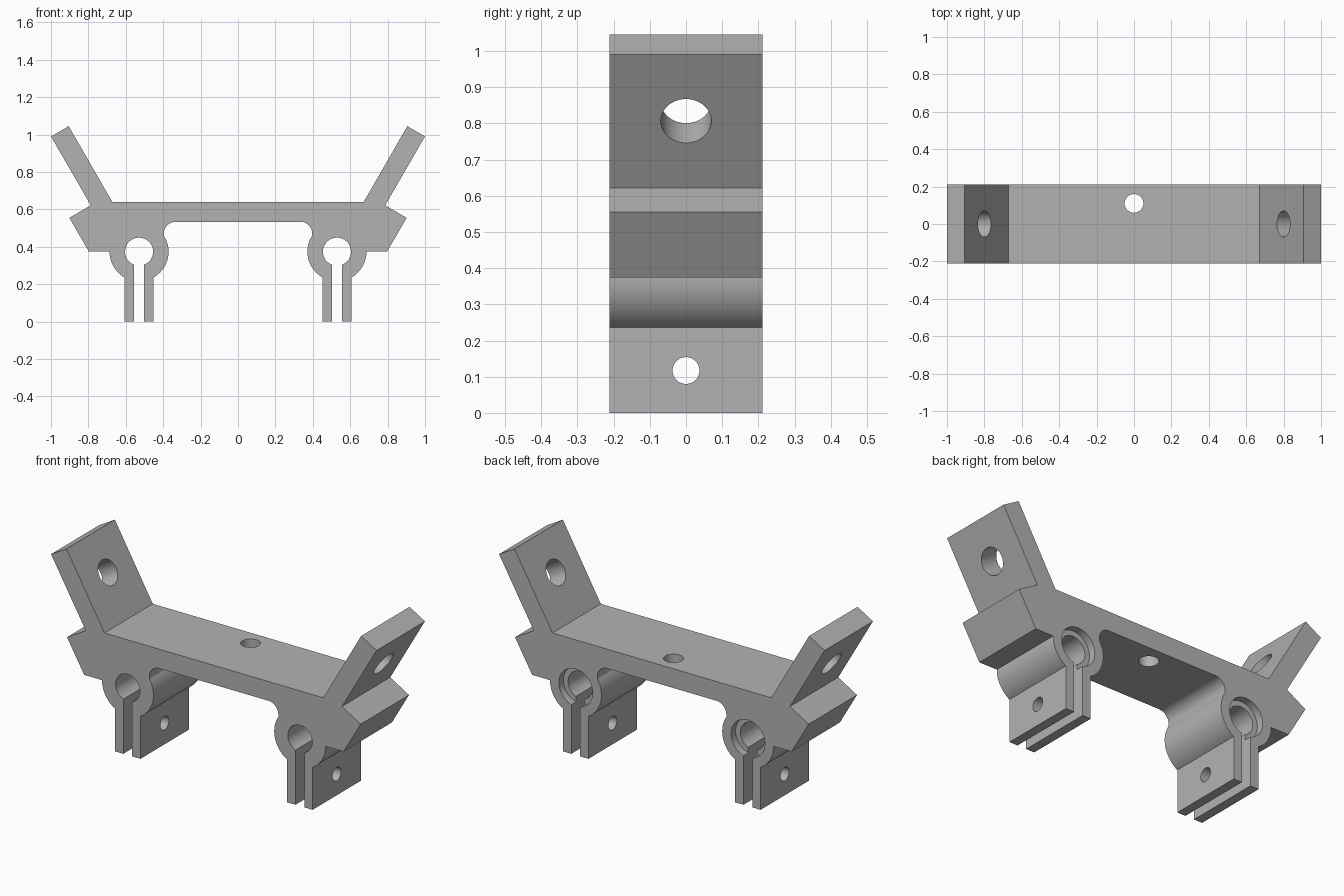
import bpy, bmesh
from math import radians, cos, sin, asin, sqrt, pi
from mathutils import Vector

cube = bpy.data.objects.get("Cube")
if cube:
    bpy.data.objects.remove(cube, do_unlink=True)

HALF_DEPTH = 0.212
CLAMP = Vector((0.529, 0.374))      # clamp centre in x, z
R_OUT, R_BORE, R_RECESS = 0.158, 0.075, 0.104
LEG, SLOT = 0.078, 0.027            # half widths of the lug pair and slot

grey = bpy.data.materials.new("plain grey")
grey.use_nodes = True
colour = (0.45, 0.45, 0.45, 1)
grey.diffuse_color = colour
grey.node_tree.nodes["Principled BSDF"].inputs["Base Color"].default_value = colour


def arc(centre, r, start, end, n):
    """Points on an arc, angles in radians."""
    angles = [start + (end - start) * i / n for i in range(n + 1)]
    return [(centre[0] + r * cos(a), centre[1] + r * sin(a)) for a in angles]


def half_profile():
    """Outline of the +x half, from the top centre round to the underside."""
    cx, cz = CLAMP
    leg_angle, slot_angle = asin(LEG / R_OUT), asin(SLOT / R_BORE)
    pts = [(0.672, 0.64), (0.905, 1.045), (1.0, 0.99), (0.787, 0.622),
           (0.902, 0.555), (0.797, 0.374)]
    # outer side of the clamp, then the outer lug
    pts += arc(CLAMP, R_OUT, 0, -pi / 2 + leg_angle, 16)
    pts += [(cx + LEG, 0), (cx + SLOT, 0)]
    # keyhole bore
    pts += arc(CLAMP, R_BORE, -pi / 2 + slot_angle, 1.5 * pi - slot_angle, 44)
    # inner lug, inner side of the clamp
    pts += [(cx - SLOT, 0), (cx - LEG, 0)]
    neck = 0.396
    rise = asin(sqrt(R_OUT ** 2 - (cx - neck) ** 2) / R_OUT)
    pts += arc(CLAMP, R_OUT, 1.5 * pi - leg_angle, pi - rise, 24)
    # fillet under the bridge
    pts += arc((neck - 0.06, 0.473), 0.06, 0, pi / 2, 12)
    return pts


def extruded_bracket():
    right = half_profile()
    outline = right + [(-x, z) for x, z in reversed(right)]
    bm = bmesh.new()
    face = bm.faces.new([bm.verts.new((x, -HALF_DEPTH, z)) for x, z in outline])
    new = bmesh.ops.extrude_face_region(bm, geom=[face])["geom"]
    bmesh.ops.translate(bm, vec=(0, 2 * HALF_DEPTH, 0),
                        verts=[v for v in new if isinstance(v, bmesh.types.BMVert)])
    bmesh.ops.recalc_face_normals(bm, faces=bm.faces)
    mesh = bpy.data.meshes.new("bracket")
    bm.to_mesh(mesh)
    bm.free()
    obj = bpy.data.objects.new("bracket", mesh)
    bpy.context.collection.objects.link(obj)
    mesh.materials.append(grey)
    return obj


def drill(obj, centre, axis, radius, length):
    """Cut a round hole and discard the cutter."""
    rot = Vector(axis).to_track_quat('Z', 'Y').to_euler()
    bpy.ops.mesh.primitive_cylinder_add(vertices=48, radius=radius, depth=length,
                                        location=centre, rotation=rot)
    cutter = bpy.context.object
    cutter.name = "hole_cutter"
    cutter.hide_render = True
    cutter.data.materials.append(grey)
    mod = obj.modifiers.new("hole", 'BOOLEAN')
    mod.operation, mod.solver, mod.object = 'DIFFERENCE', 'EXACT', cutter
    bpy.context.view_layer.objects.active = obj
    bpy.ops.object.modifier_apply(modifier=mod.name)
    bpy.data.objects.remove(cutter, do_unlink=True)


bracket = extruded_bracket()

# Mounting hole through the bridge
drill(bracket, (0, 0.11, 0.58), (0, 0, 1), 0.05, 0.4)

for side in (1, -1):
    # Hole square to the sloping arm
    drill(bracket, (side * 0.845, 0, 0.835), (side * cos(radians(30)), 0, -0.5), 0.07, 0.2)
    # Pinch bolt hole through both lugs
    drill(bracket, (side * CLAMP.x, 0, 0.117), (1, 0, 0), 0.037, 0.3)
    # Shallow recess round the bore at the back
    drill(bracket, (side * CLAMP.x, HALF_DEPTH, CLAMP.y), (0, 1, 0), R_RECESS, 0.08)

bpy.ops.object.select_all(action='DESELECT')
bracket.select_set(True)
bpy.context.view_layer.objects.active = bracket
bpy.ops.object.shade_smooth_by_angle(angle=radians(30))
